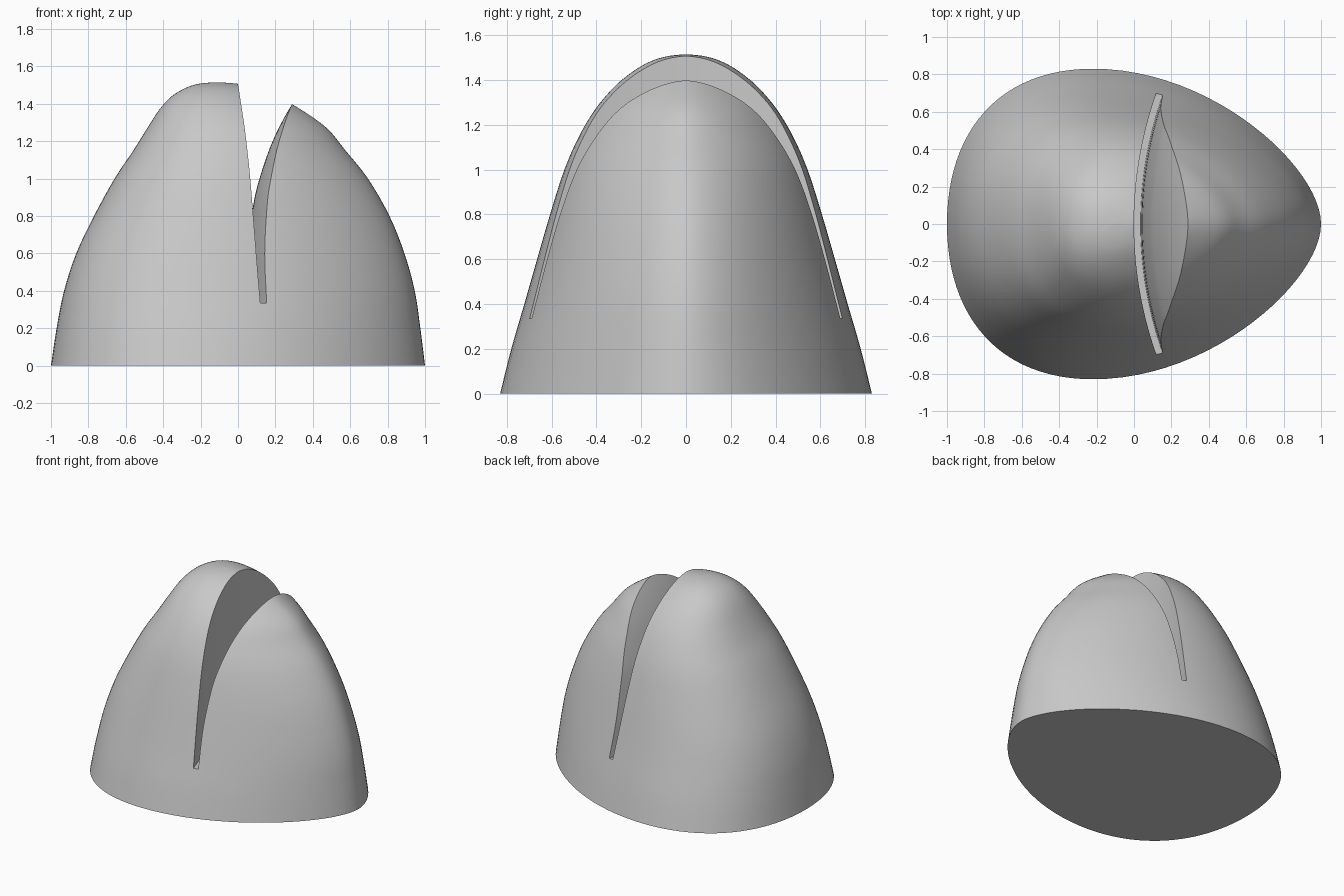
import bpy, bmesh, math
from mathutils import Vector, Matrix

cube = bpy.data.objects.get("Cube")
if cube:
    bpy.data.objects.remove(cube, do_unlink=True)

grey = bpy.data.materials.new("light_grey")
grey.use_nodes = True
colour = (0.58, 0.58, 0.58, 1)
grey.diffuse_color = colour
grey.node_tree.nodes["Principled BSDF"].inputs["Base Color"].default_value = colour


def smooth_path(points, steps):
    """Catmull-Rom refinement of a list of vectors of any length."""
    pts = [Vector(p) for p in points]
    ext = [pts[0] * 2 - pts[1]] + pts + [pts[-1] * 2 - pts[-2]]
    out = []
    for a, b, c, d in zip(ext, ext[1:], ext[2:], ext[3:]):
        for i in range(steps):
            t = i / steps
            out.append(b + (c - a) * (t / 2)
                       + (a * 2 - b * 5 + c * 4 - d) * (t * t / 2)
                       + (b * 3 - a - c * 3 + d) * (t ** 3 / 2))
    return out + [pts[-1]]


def bezier(p, steps):
    """Points of a cubic curve in the plan."""
    a, b, c, d = [Vector(q) for q in p]
    res = []
    for i in range(steps + 1):
        t = i / steps
        u = 1 - t
        res.append(a * u**3 + b * (3 * u * u * t) + c * (3 * u * t * t) + d * t**3)
    return res


def loft(name, rings):
    """Closed solid through equal rings of points."""
    bm = bmesh.new()
    loops = [[bm.verts.new(p) for p in ring] for ring in rings]
    for lo, hi in zip(loops, loops[1:]):
        n = len(lo)
        for i in range(n):
            j = (i + 1) % n
            bm.faces.new((lo[i], lo[j], hi[j], hi[i]))
    bm.faces.new(loops[0][::-1])
    bm.faces.new(loops[-1])
    bmesh.ops.recalc_face_normals(bm, faces=bm.faces)
    mesh = bpy.data.meshes.new(name)
    bm.to_mesh(mesh)
    bm.free()
    mesh.materials.append(grey)
    obj = bpy.data.objects.new(name, mesh)
    bpy.context.collection.objects.link(obj)
    return obj


# Egg-shaped plan: unit blunt side (-x) and pointed side (+x), mirrored in y
blunt = bezier([(-1, 0), (-1, 0.6), (-0.64, 1), (0, 1)], 24)
pointed = bezier([(0, 1), (0.53, 1), (1, 0.36), (1, 0)], 24)
half = blunt + pointed[1:]
plan = half + [Vector((p.x, -p.y)) for p in half[-2:0:-1]]

# Dome levels: height, blunt end, pointed end, half width
levels = [
    (0, -1, 1, 0.83), (0.2, -0.97, 0.975, 0.78), (0.4, -0.93, 0.945, 0.722),
    (0.6, -0.865, 0.89, 0.665), (0.8, -0.77, 0.81, 0.607), (1, -0.66, 0.695, 0.543),
    (1.15, -0.56, 0.575, 0.477), (1.27, -0.485, 0.475, 0.405), (1.37, -0.42, 0.335, 0.32),
    (1.44, -0.355, 0.21, 0.235), (1.485, -0.28, 0.1, 0.155), (1.507, -0.21, 0, 0.08),
    (1.515, -0.13, -0.1, 0.012),
]
rings = []
for z, left, right, width in smooth_path(levels, 4):
    mid = left + 0.39 * (right - left)
    rings.append([(mid + p.x * (mid - left if p.x < 0 else right - mid), p.y * width, z)
                  for p in plan])
dome = loft("dome", rings)

# Slot cutter: flared profile swept along a shallow arc
flare = smooth_path([(0.035, 0.335), (0.047, 0.6), (0.08, 0.85), (0.115, 1),
                     (0.185, 1.2), (0.29, 1.4), (0.46, 1.65)], 5)
profile = [Vector((0, 0.335))] + flare + [Vector((0, 1.65))]
radius = 2.1
arc = []
for i in range(49):
    turn = Matrix.Rotation(math.radians(-26 + 52 * i / 48), 3, 'Z')
    arc.append([turn @ Vector((p.x - radius, 0, p.y)) + Vector((radius, 0, 0))
                for p in profile])
cutter = loft("slot_cutter", arc)
cutter.hide_render = True

# Cut the slot, then shade
cut = dome.modifiers.new("slot", 'BOOLEAN')
cut.operation = 'DIFFERENCE'
cut.solver = 'EXACT'
cut.object = cutter
for o in bpy.context.selected_objects:
    o.select_set(False)
bpy.context.view_layer.objects.active = dome
dome.select_set(True)
bpy.ops.object.modifier_apply(modifier=cut.name)
bpy.data.objects.remove(cutter, do_unlink=True)
bpy.ops.object.shade_smooth_by_angle(angle=math.radians(30))
